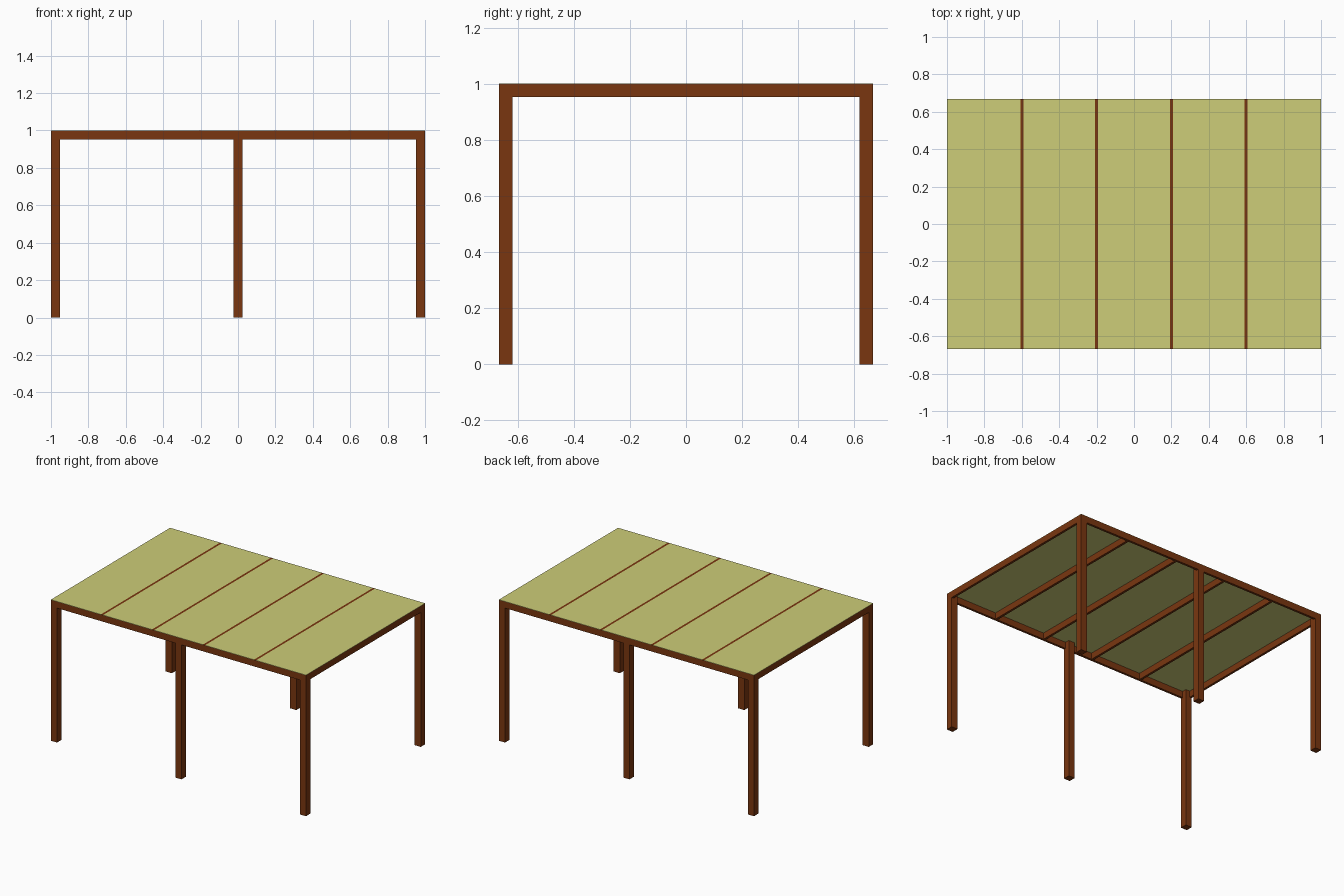
import bpy

if "Cube" in bpy.data.objects:
    bpy.data.objects.remove(bpy.data.objects["Cube"])

def material(name, rgb):
    m = bpy.data.materials.new(name)
    m.diffuse_color = (*rgb, 1)
    m.use_nodes = True
    m.node_tree.nodes["Principled BSDF"].inputs["Base Color"].default_value = m.diffuse_color
    return m

wood = material("brown wood", (0.195, 0.037, 0.005))
sheet = material("pale olive sheet", (0.61, 0.61, 0.188))

X, Y, H = 1.0, 0.667, 1.0      # half length, half depth, height
POST, BOARD, DEEP = 0.048, 0.016, 0.047

def box(name, lo, hi, mat):
    bpy.ops.mesh.primitive_cube_add(size=1, location=[(a + b) / 2 for a, b in zip(lo, hi)])
    o = bpy.context.object
    o.name = name
    o.scale = [b - a for a, b in zip(lo, hi)]
    bpy.ops.object.transform_apply(location=False, rotation=False, scale=True)
    o.data.materials.append(mat)
    return o

ROOF = H - 0.002               # underside of the roof sheet

for s, side in ((-1, "front"), (1, "back")):
    # three square posts along each long side
    yc = s * (Y - POST / 2)
    for xc, place in ((-X + POST / 2, "left"), (0, "middle"), (X - POST / 2, "right")):
        box(f"{side}_{place}_post", (xc - POST / 2, yc - POST / 2, 0),
            (xc + POST / 2, yc + POST / 2, ROOF), wood)
    # long edge boards, fitted between the posts
    ya, yb = sorted((s * Y, s * (Y - BOARD)))
    for a, b, place in ((-X + POST, -POST / 2, "left"), (POST / 2, X - POST, "right")):
        box(f"{side}_{place}_edge_board", (a, ya, H - DEEP), (b, yb, ROOF), wood)

# short edge boards at both ends
for s, side in ((-1, "left"), (1, "right")):
    xa, xb = sorted((s * X, s * (X - BOARD)))
    box(f"{side}_end_board", (xa, -Y + POST, H - DEEP), (xb, Y - POST, ROOF), wood)

# four rafters showing as thin strips through the roof
for i in range(4):
    x = -0.6 + 0.4 * i
    box(f"rafter_{i + 1}", (x - BOARD / 2, -Y + BOARD, H - DEEP),
        (x + BOARD / 2, Y - BOARD, ROOF), wood)
    box(f"roof_strip_{i + 1}", (x - BOARD / 2, -Y, ROOF),
        (x + BOARD / 2, Y, H), wood)

# five roof sheets between the strips
cuts = [-X] + [-0.6 + 0.4 * i for i in range(4)] + [X]
for i in range(5):
    a = cuts[i] + (BOARD / 2 if i > 0 else 0)
    b = cuts[i + 1] - (BOARD / 2 if i < 4 else 0)
    box(f"roof_sheet_{i + 1}", (a, -Y, ROOF), (b, Y, H), sheet)
